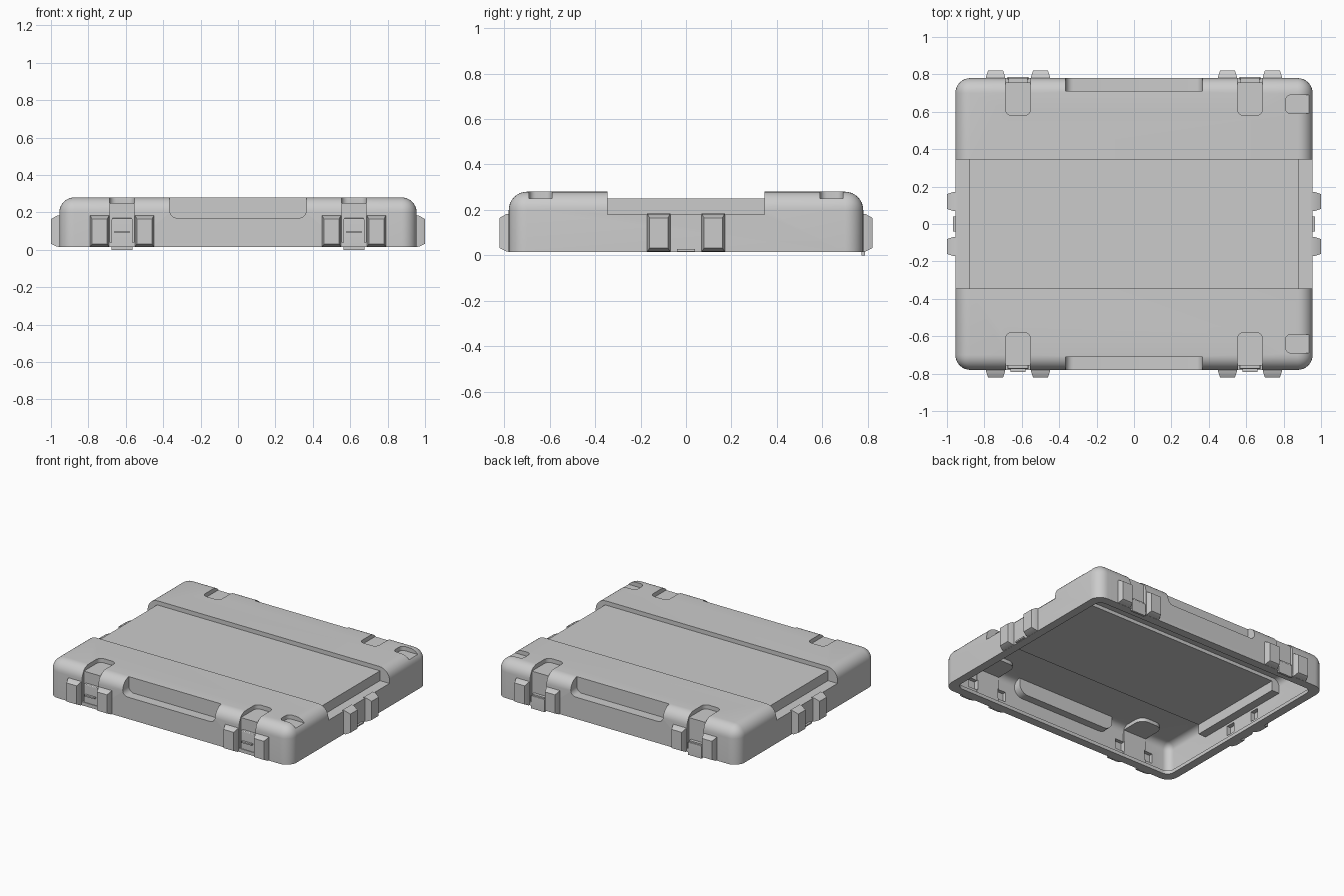
import bpy, bmesh
from mathutils import Vector

if "Cube" in bpy.data.objects:
    bpy.data.objects.remove(bpy.data.objects["Cube"])


def new_object(name, bm):
    bmesh.ops.recalc_face_normals(bm, faces=bm.faces)
    me = bpy.data.meshes.new(name)
    bm.to_mesh(me)
    bm.free()
    ob = bpy.data.objects.new(name, me)
    bpy.context.collection.objects.link(ob)
    return ob


def box(name, lo, hi, r=0, pick=None, seg=6):
    """Box between two corners; edges chosen by pick(midpoint, direction) get rounded."""
    lo, hi = ([min(a, b) for a, b in zip(lo, hi)], [max(a, b) for a, b in zip(lo, hi)])
    bm = bmesh.new()
    bmesh.ops.create_cube(bm, size=1)
    for v in bm.verts:
        v.co = Vector([(lo[i] + hi[i]) / 2 + v.co[i] * (hi[i] - lo[i]) for i in range(3)])
    if r:
        edges = []
        for e in bm.edges:
            a, b = e.verts[0].co, e.verts[1].co
            if pick((a + b) / 2, (b - a).normalized()):
                edges.append(e)
        bmesh.ops.bevel(bm, geom=edges, offset=r, segments=seg, profile=0.5,
                        affect='EDGES', clamp_overlap=True)
    return new_object(name, bm)


def cut(target, tool):
    m = target.modifiers.new("cut", 'BOOLEAN')
    m.operation = 'DIFFERENCE'
    m.solver = 'EXACT'
    m.object = tool
    bpy.context.view_layer.objects.active = target
    bpy.ops.object.modifier_apply(modifier=m.name)
    bpy.data.objects.remove(tool)


along_z = lambda m, d: abs(d.z) > 0.9
along_y = lambda m, d: abs(d.y) > 0.9


def recesses():
    """(low corner, high corner, radius, rounded edges) of every hollow in the outer skin."""
    out = [((-1.2, -.345, .25), (1.2, .345, .5), 0, None)]
    for s in (-1, 1):
        out.append(((s * .88, -.345, .18), (s * 1.2, .345, .5), 0, None))
        out.append(((-.365, s * .71, .17), (.365, s * 1.0, .5), .04, along_y))
        out.append(((.81, s * .59, .25), (1.2, s * .69, .5), .03, along_z))
        for x in (-.62, .62):
            out.append(((x - .067, s * .58, .25), (x + .067, s * 1.0, .5), .035, along_z))
            out.append(((x - .065, s * .757, .04), (x + .065, s * 1.0, .45), 0, None))
    return out


def carved_block(name, hx, hy, z0, z1, r, grow):
    """Rounded block with all the recesses carved in, each grown by a wall thickness."""
    ob = box(name, (-hx, -hy, z0), (hx, hy, z1), r,
             lambda m, d: abs(d.z) > .9 or m.z > z1 - .001, 8)
    for lo, hi, cr, pick in recesses():
        a = [min(p, q) - grow for p, q in zip(lo, hi)]
        b = [max(p, q) + grow for p, q in zip(lo, hi)]
        cut(ob, box("tool", a, b, cr + grow if cr else 0, pick))
    return ob


# Hollow lid: outer skin minus an inner block that follows the same recesses
lid = carved_block("lid_shell", .955, .78, .015, .28, .08, 0)
cut(lid, carved_block("cavity", .915, .74, .04, .25, .05, .025))
cut(lid, box("rim_opening", (-.895, -.72, -.1), (.895, .72, .06), .05, along_z))


# Tapered guard ribs, in pairs either side of each latch
def rib(name, centre, out):
    """out is the outward unit direction; the rib leans in toward its outer face."""
    out = Vector(out)
    side = Vector((-out.y, out.x, 0))
    bm = bmesh.new()
    rings = []
    for d, w, zb, zt in ((-.012, .052, .015, .185), (.012, .05, .017, .182), (.042, .04, .032, .165)):
        rings.append([bm.verts.new(Vector(centre) + out * d + side * sx * w + Vector((0, 0, z)))
                      for sx, z in ((-1, zb), (1, zb), (1, zt), (-1, zt))])
    for p, q in zip(rings, rings[1:]):
        for i in range(4):
            bm.faces.new((p[i], p[(i + 1) % 4], q[(i + 1) % 4], q[i]))
    bm.faces.new(rings[0])
    bm.faces.new(rings[-1])
    return new_object(name, bm)


for s in (-1, 1):
    for x in (-.62, .62):
        for k in (-1, 1):
            cx = x + k * .12
            cut(lid, box("rib_pocket", (cx - .035, s * .70, .07), (cx + .035, s * .775, .14)))
            rib("latch_guard_rib", (cx, s * .778, 0), (0, s, 0))
    for k in (-1, 1):
        cut(lid, box("rib_pocket", (s * .87, k * .12 - .035, .07), (s * .95, k * .12 + .035, .14)))
        rib("side_guard_rib", (s * .957, k * .12, 0), (s, 0, 0))

# Latches: the back ones hang just below the rim
for x in (-.62, .62):
    box("front_latch_plate", (x - .055, -.75, .03), (x + .055, -.775, .17), .008, lambda m, d: m.z > .16)
    box("front_latch_lip", (x - .04, -.77, .09), (x + .04, -.79, .10))
    box("back_latch_plate", (x - .055, .772, 0), (x + .055, .787, .09), .005, lambda m, d: m.z > .08)
    box("back_latch_lip", (x - .05, .75, .085), (x + .05, .78, .10))
for s in (-1, 1):
    box("side_latch_lip", (s * .945, -.04, .017), (s * .969, .04, .027))

# Smooth the rounded edges, keep the rest crisp
bpy.ops.object.select_all(action='DESELECT')
for ob in bpy.context.scene.objects:
    ob.select_set(True)
bpy.context.view_layer.objects.active = lid
bpy.ops.object.shade_smooth_by_angle(angle=0.6)
